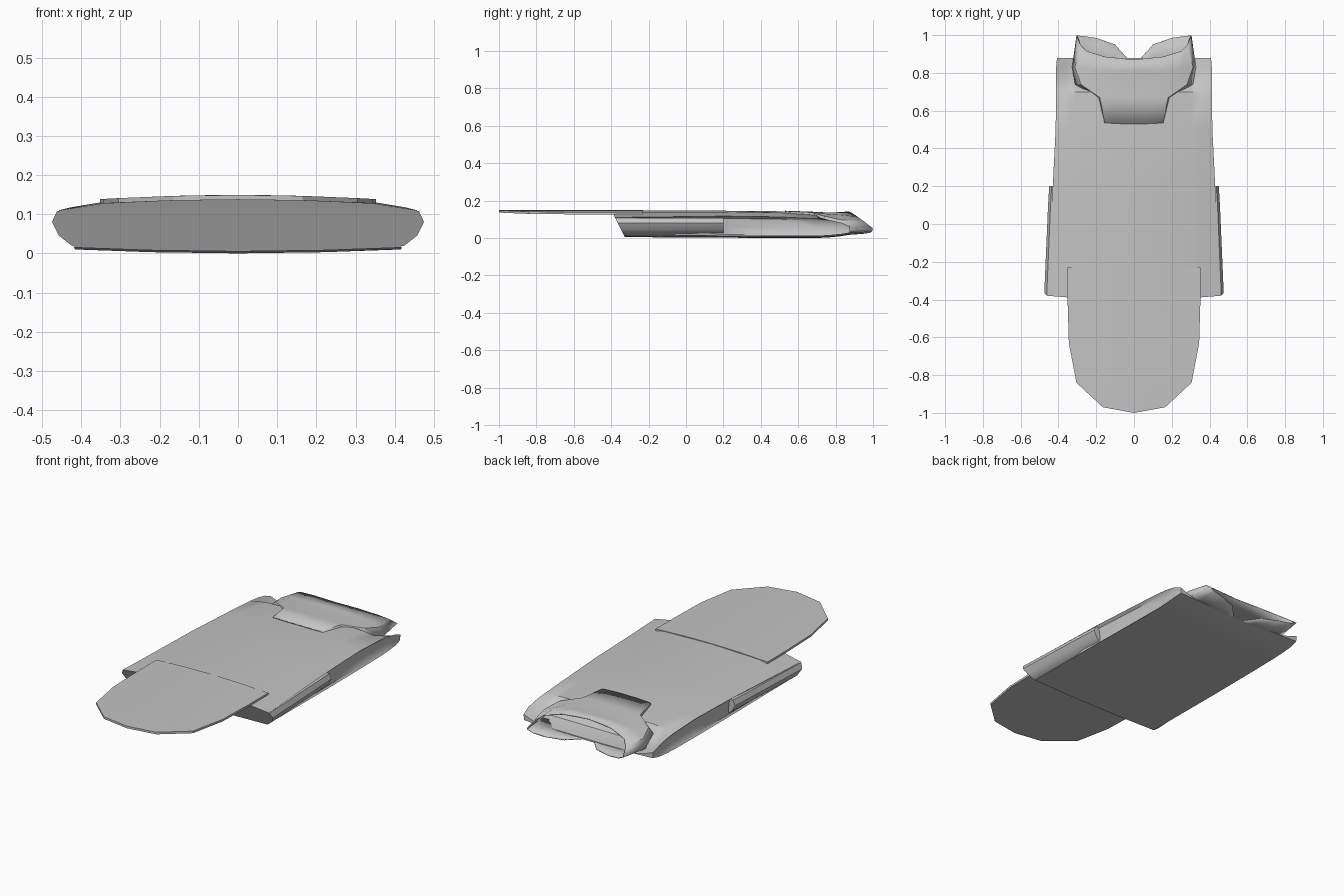
import bpy, bmesh

cube = bpy.data.objects.get("Cube")
if cube:
    bpy.data.objects.remove(cube)

grey = bpy.data.materials.new("light_grey")
grey.use_nodes = True
grey.diffuse_color = (0.55, 0.55, 0.55, 1)
grey.node_tree.nodes["Principled BSDF"].inputs["Base Color"].default_value = (0.55, 0.55, 0.55, 1)


def finish(name, bm, thickness=0.0, angle=0.6):
    bmesh.ops.remove_doubles(bm, verts=bm.verts, dist=0.0005)
    bmesh.ops.recalc_face_normals(bm, faces=bm.faces)
    mesh = bpy.data.meshes.new(name)
    bm.to_mesh(mesh)
    bm.free()
    mesh.materials.append(grey)
    obj = bpy.data.objects.new(name, mesh)
    bpy.context.collection.objects.link(obj)
    if thickness:
        mod = obj.modifiers.new("thickness", 'SOLIDIFY')
        mod.thickness = thickness
        mod.offset = 0
    bpy.ops.object.select_all(action='DESELECT')
    obj.select_set(True)
    bpy.context.view_layer.objects.active = obj
    bpy.ops.object.shade_smooth_by_angle(angle=angle)
    return obj


def mirrored(half):
    """Mirror a half row that starts at the centre line."""
    return [(-x, y, z) for x, y, z in reversed(half)] + half


def loft(bm, rows, closed=False):
    verts = [[bm.verts.new(p) for p in row] for row in rows]
    count = len(rows[0])
    for a, b in zip(verts, verts[1:]):
        for i in range(count if closed else count - 1):
            j = (i + 1) % count
            bm.faces.new((a[i], a[j], b[j], b[i]))
    return verts


# Main body: closed cross-sections, with a slanted front and a rear throat
def body_section(y, w_top, w_bot, z_edge, z_mid, z_in, z_bot, inset, slant=0.0):
    zm = (z_edge + z_bot) / 2
    half = [(0, z_mid), (0.30, z_in), (0.36, z_edge + 0.55 * (z_in - z_edge)),
            (w_top, z_edge), (w_top - inset * 0.7, z_edge - 0.012),
            (w_top - inset, zm), (w_bot - inset * 0.4, z_bot + 0.016),
            (w_bot, z_bot + 0.008), (0.22, z_bot + 0.001), (0, z_bot - 0.002)]
    pts = half + [(-x, z) for x, z in half[-2:0:-1]]
    return [(x, y - slant * z, z) for x, z in pts]


bm = bmesh.new()
sections = [
    body_section(-0.325, 0.458, 0.418, 0.11, 0.146, 0.138, 0.007, 0.012, 0.5),
    body_section(0.2, 0.43, 0.418, 0.117, 0.146, 0.138, 0.004, 0.022),
    body_section(0.5, 0.415, 0.415, 0.113, 0.143, 0.136, 0.002, 0.022),
    body_section(0.70, 0.412, 0.412, 0.103, 0.128, 0.122, 0.002, 0.018),
    body_section(0.77, 0.412, 0.412, 0.095, 0.04, 0.04, 0.006, 0.012),
    body_section(0.83, 0.412, 0.412, 0.082, 0.03, 0.03, 0.012, 0.006),
    body_section(0.878, 0.408, 0.405, 0.062, 0.026, 0.028, 0.02, 0.002),
]
ends = loft(bm, sections, closed=True)
bm.faces.new(ends[0])
bm.faces.new(ends[-1])
bmesh.ops.triangulate(bm, faces=[f for f in bm.faces if len(f.verts) > 4])
finish("body", bm)

# Convex fairing along each front flank
for side, label in ((1, "left"), (-1, "right")):
    bm = bmesh.new()
    rows = []
    for y, out, slant in ((-0.325, 0.0, 0.5), (0.1, -0.02, 0), (0.2, -0.026, 0)):
        prof = [(0.40, 0.106), (0.462, 0.108), (0.475, 0.08), (0.457, 0.045),
                (0.425, 0.02), (0.39, 0.014)]
        rows.append([(side * (x + out), y - slant * z, z) for x, z in prof])
    ends = loft(bm, rows, closed=True)
    bm.faces.new(ends[0])
    bm.faces.new(ends[-1])
    finish(label + "_flank_fairing", bm)

# Thin rounded flap reaching out in front of the body
bm = bmesh.new()
outline = [(0.352, -0.23), (0.352, -0.39), (0.345, -0.63), (0.305, -0.84),
           (0.165, -0.97), (0.0, -1.0)]
rim = outline + [(-x, y) for x, y in outline[-2::-1]]


def crown(x):
    return 0.149 - 0.085 * x * x


layers = []
for drop in (0.0, 0.012):
    spine = [bm.verts.new((0, y, crown(0) - drop)) for _, y in outline]
    for s in (1, -1):
        mids = [bm.verts.new((s * x / 2, y, crown(x / 2) - drop)) for x, y in outline]
        edge = [bm.verts.new((s * x, y, crown(x) - drop)) for x, y in outline]
        for a, b in ((spine, mids), (mids, edge)):
            for i in range(len(outline) - 1):
                bm.faces.new((a[i], a[i + 1], b[i + 1], b[i]))
bmesh.ops.remove_doubles(bm, verts=bm.verts, dist=0.0005)
bmesh.ops.dissolve_degenerate(bm, edges=bm.edges, dist=0.0005)
bmesh.ops.bridge_loops(bm, edges=[e for e in bm.edges if e.is_boundary])
finish("front_flap", bm, angle=0.5)

# Hood over the rear throat, with a scooped back lip
bm = bmesh.new()
loft(bm, [mirrored(r) for r in (
    [(0, 0.53, 0.143), (0.05, 0.53, 0.143), (0.10, 0.532, 0.142),
     (0.15, 0.535, 0.141), (0.157, 0.535, 0.128)],
    [(0, 0.67, 0.138), (0.08, 0.67, 0.138), (0.14, 0.67, 0.137),
     (0.18, 0.67, 0.134), (0.19, 0.67, 0.115)],
    [(0, 0.75, 0.134), (0.12, 0.75, 0.132), (0.21, 0.75, 0.126),
     (0.28, 0.74, 0.115), (0.31, 0.74, 0.09)],
    [(0, 0.81, 0.135), (0.14, 0.81, 0.132), (0.24, 0.82, 0.121),
     (0.31, 0.83, 0.095), (0.325, 0.83, 0.045)],
    [(0, 0.87, 0.139), (0.15, 0.885, 0.133), (0.25, 0.915, 0.112),
     (0.285, 0.95, 0.088), (0.302, 0.998, 0.052)])])
finish("hood", bm, 0.006)

# Two lobes forming the lower lip under the hood
for side, label in ((1, "left"), (-1, "right")):
    bm = bmesh.new()
    rows = [
        [(0.0, 0.80, 0.022), (0.1, 0.80, 0.022), (0.2, 0.80, 0.022),
         (0.29, 0.80, 0.028), (0.325, 0.83, 0.045)],
        [(0.0, 0.87, 0.02), (0.09, 0.88, 0.02), (0.19, 0.89, 0.022),
         (0.28, 0.91, 0.03), (0.316, 0.91, 0.05)],
        [(0.03, 0.87, 0.02), (0.1, 0.95, 0.025), (0.2, 0.985, 0.03),
         (0.27, 0.995, 0.038), (0.302, 0.998, 0.052)],
    ]
    loft(bm, [[(side * x, y, z) for x, y, z in r] for r in rows])
    finish(label + "_lower_lip", bm, 0.005)
